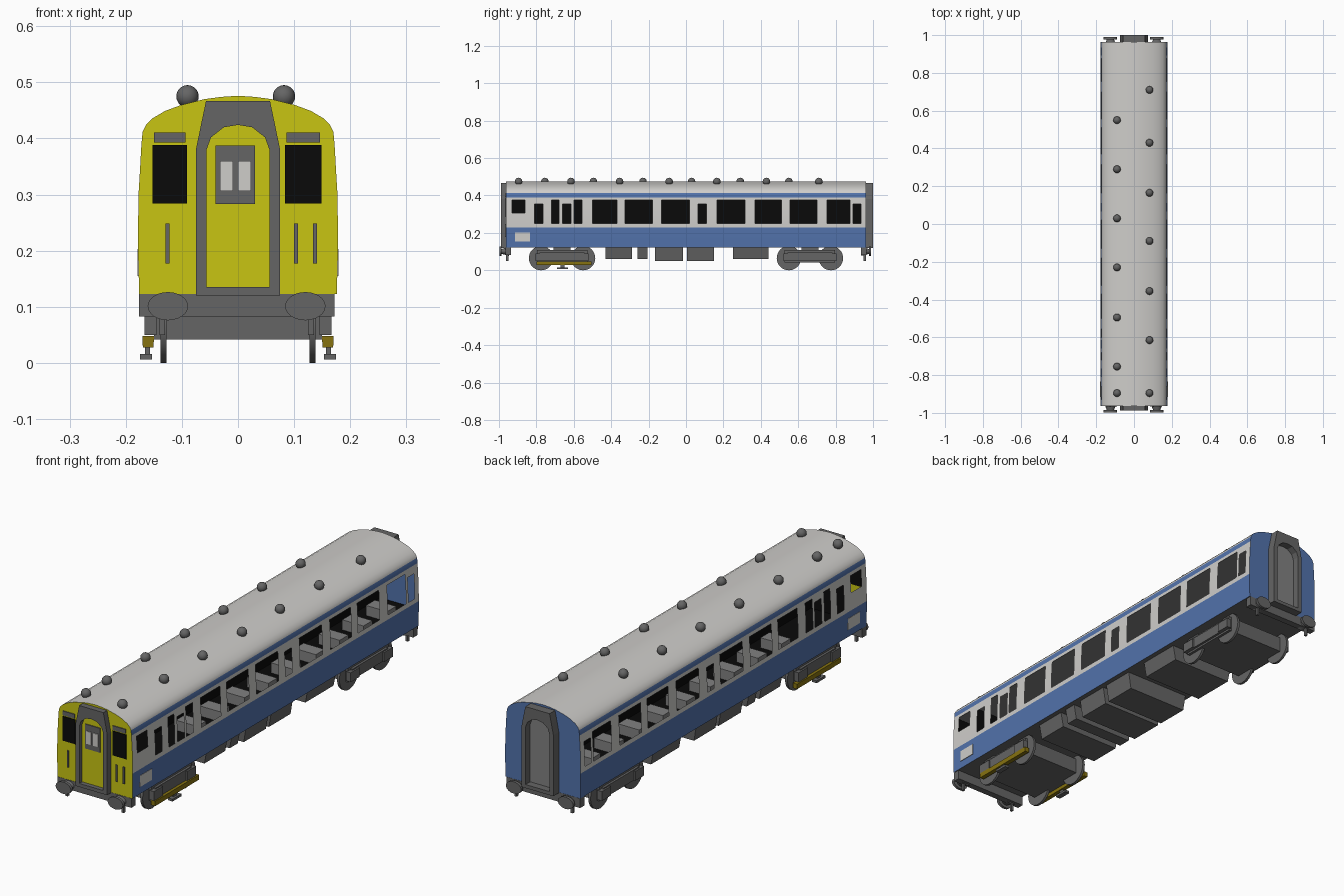
import bpy, bmesh, math
from mathutils import Matrix

if "Cube" in bpy.data.objects:
    bpy.data.objects.remove(bpy.data.objects["Cube"])


def material(name, rgb):
    m = bpy.data.materials.new(name)
    m.diffuse_color = (*rgb, 1)
    m.use_nodes = True
    m.node_tree.nodes["Principled BSDF"].inputs["Base Color"].default_value = m.diffuse_color
    return m


WHITE = material("pale_grey", (0.62, 0.61, 0.59))
BLUE = material("blue", (0.085, 0.17, 0.41))
YELLOW = material("yellow", (0.58, 0.56, 0.006))
GREY = material("dark_grey", (0.13, 0.13, 0.13))
MID = material("mid_grey", (0.22, 0.22, 0.22))
BLACK = material("black", (0.003, 0.003, 0.003))
GOLD = material("dark_gold", (0.24, 0.17, 0.005))


def finish(bm, name, mats, smooth=None, recalc=True):
    if recalc:
        bmesh.ops.recalc_face_normals(bm, faces=bm.faces[:])
    me = bpy.data.meshes.new(name)
    bm.to_mesh(me)
    bm.free()
    for m in mats:
        me.materials.append(m)
    ob = bpy.data.objects.new(name, me)
    bpy.context.collection.objects.link(ob)
    if smooth:
        me.shade_smooth()
        me.set_sharp_from_angle(angle=math.radians(smooth))
    return ob


def box(name, mat, x0, x1, y0, y1, z0, z1, taper=1.0):
    """Box from its bounds; taper narrows the bottom."""
    bm = bmesh.new()
    bmesh.ops.create_cube(bm, size=1)
    for v in bm.verts:
        k = taper if v.co.z < 0 else 1
        v.co = ((x0 + x1) / 2 + v.co.x * (x1 - x0) * k,
                (y0 + y1) / 2 + v.co.y * (y1 - y0),
                (z0 + z1) / 2 + v.co.z * (z1 - z0))
    return finish(bm, name, [mat])


def cone(name, mat, center, r1, r2, depth, axis, sides=24, squash=1.0):
    """Cylinder or cone along x or y, optionally squashed in height."""
    bm = bmesh.new()
    rot = Matrix.Rotation(math.pi / 2, 4, 'Y' if axis == 'x' else 'X')
    mat4 = Matrix.Translation(center) @ Matrix.Diagonal((1, 1, squash, 1)) @ rot
    bmesh.ops.create_cone(bm, cap_ends=True, segments=sides, radius1=r1,
                          radius2=r2, depth=depth, matrix=mat4)
    return finish(bm, name, [mat], 35)


# Side windows: y start, y end, bottom, top
LO, HI, MIDZ, CABZ = 0.25, 0.375, 0.355, 0.305
windows = [(-.93, -.86, CABZ, HI), (-.81, -.765, LO, MIDZ), (-.72, -.68, LO, HI),
           (-.66, -.615, LO, MIDZ), (-.60, -.555, LO, HI), (-.50, -.37, LO, HI),
           (-.325, -.18, LO, HI), (-.13, .02, LO, HI), (.065, .11, LO, MIDZ),
           (.165, .315, LO, HI), (.37, .51, LO, HI), (.555, .70, LO, HI),
           (.755, .877, LO, HI), (.893, .935, LO, MIDZ)]

# Body shell: cross-section swept along y, window cells left open
half = [(.176, .123), (.178, .19), (.178, .23), (.178, LO), (.177, CABZ),
        (.174, MIDZ), (.173, HI), (.172, .39), (.17, .412), (.164, .424),
        (.152, .436), (.13, .449), (.10, .460), (.06, .470), (.03, .474), (0, .476)]
section = half + [(-x, z) for x, z in half[-2::-1]]
END = 0.963
ys = sorted({-END, END, *[w[0] for w in windows], *[w[1] for w in windows]})
bm = bmesh.new()
rings = [[bm.verts.new((x, y, z)) for x, z in section] for y in ys]
for a, b in zip(rings, rings[1:]):
    yc = (a[0].co.y + b[0].co.y) / 2
    for i in range(len(section) - 1):
        zc = (section[i][1] + section[i + 1][1]) / 2
        if any(w[0] < yc < w[1] and w[2] < zc < w[3] for w in windows):
            continue
        f = bm.faces.new((a[i], a[i + 1], b[i + 1], b[i]))
        f.material_index = 1 if zc < .23 or .39 < zc < .412 else 0
    bm.faces.new((a[0], b[0], b[-1], a[-1])).material_index = 3
bm.faces.new(rings[0]).material_index = 2
bm.faces.new(rings[-1]).material_index = 1
finish(bm, "coach_body", [WHITE, BLUE, YELLOW, GREY], 25)

# Interior seen through the windows
box("ceiling", MID, -.165, .165, -.955, .955, .384, .388)
box("centre_partition", BLACK, -.002, .002, -.955, .955, .13, .384)
box("cabin_floor", BLACK, -.17, .17, -.955, .955, .195, .2)
box("cab_partition", BLACK, -.168, .168, -.842, -.838, .2, .384)
for s in (-1, 1):
    for i in range(9):
        y = -.46 + i * .16
        box("seat", MID, *sorted((s * .05, s * .15)), y - .03, y + .03, .2, .243)

# Gangway frames with arched doors
outer = [(.075, .12), (.075, .38), (.066, .424), (.057, .467), (0, .467)]
inner = [(.056, .135), (.056, .38), (.048, .402), (.025, .42), (0, .424)]


def loop(pts):
    return pts + [(-x, z) for x, z in pts[-2::-1]]


def gangway(name, y_wall, y_face, door_mat):
    bm = bmesh.new()
    rows = [[bm.verts.new((x, y, z)) for x, z in loop(p)]
            for p, y in ((outer, y_wall), (outer, y_face), (inner, y_face), (inner, y_wall))]
    n = len(rows[0])
    for a, b in zip(rows, rows[1:]):
        for i in range(n):
            bm.faces.new((a[i], a[(i + 1) % n], b[(i + 1) % n], b[i]))
    finish(bm, name + "_gangway_frame", [GREY])
    bm = bmesh.new()
    d = y_wall + math.copysign(.007, y_face)
    f = bm.faces.new([bm.verts.new((x, d, z)) for x, z in loop(inner)])
    f.normal_update()
    if f.normal.y * y_face < 0:
        f.normal_flip()
    finish(bm, name + "_gangway_door", [door_mat], recalc=False)


gangway("front", -.962, -.988, YELLOW)
gangway("rear", .962, 1.0, MID)

# Front end details: thin plates
box("door_window_surround", GREY, -.04, .03, -.973, -.968, .283, .387)
for x in (-.032, 0):
    box("door_window_pane", WHITE, x, x + .023, -.976, -.97, .306, .36)
for x0, x1 in ((-.152, -.091), (.084, .149)):
    box("cab_front_window", BLACK, x0, x1, -.966, -.96, .284, .388)
    box("cab_window_grille", GREY, x0 + .002, x1 - .003, -.967, -.96, .393, .411)
for x in (-.1255, .1035, .1375):
    box("front_handrail", GREY, x - .0035, x + .0035, -.968, -.96, .177, .248)

# Roof ventilators
for x, places in ((-.09, (.55, .29, .03, -.23, -.495, -.755, -.895)),
                  (.082, (.71, .43, .165, -.09, -.355, -.615, -.895))):
    for y in places:
        bm = bmesh.new()
        bmesh.ops.create_uvsphere(bm, u_segments=16, v_segments=10, radius=.02,
                                  matrix=Matrix.Translation((x, y, .475)))
        finish(bm, "roof_vent", [GREY], 60)

# Buffer beams, buffers and hoses at both ends
for e in (-1, 1):
    tip = .998 if e < 0 else .99
    box("buffer_beam", GREY, -.176, .172, *sorted((e * .935, e * .964)), .083, .123)
    for x in (-.125, .12):
        cone("buffer_head", GREY, (x, e * (tip - .006), .101), .036, .036, .012, 'y', squash=.7)
        r = (.018, .034) if e < 0 else (.034, .018)
        cone("buffer_shank", GREY, (x, e * (tip - .031), .101), r[1], r[0], .04, 'y', squash=.7)
    for x in (-.135, .13):
        box("brake_hose", GREY, x - .005, x + .005, *sorted((e * .95, e * .962)), .05, .083)

# Bogies with wheels, axle boxes and bolster
for c in (-.6625, .6625):
    box("bogie_frame", GREY, -.15, .15, c - .135, c + .135, .042, .108)
    box("bogie_bolster", GREY, -.12, .12, c - .045, c + .045, .108, .124)
    for s in (-1, 1):
        for dy in (-.1125, .1125):
            cone("wheel", GREY, (s * .133, c + dy, .065), .065, .065, .011, 'x', 32)
            box("axle_box", GREY, *sorted((s * .145, s * .167)), c + dy - .03, c + dy + .03, .05, .09)
        box("bogie_side_bar", GREY, *sorted((s * .148, s * .16)), c - .12, c + .12, .05, .095)

# Current collector beams and shoes on the front bogie, label plates
for s in (-1, 1):
    box("shoe_beam", GOLD, *sorted((s * .15, s * .17)), -.80, -.505, .027, .048, .97)
    box("shoe_stem", GREY, *sorted((s * .157, s * .166)), -.67, -.65, .012, .03)
    box("collector_shoe", GREY, *sorted((s * .153, s * .175)), -.69, -.63, .006, .016)
    box("side_label_plate", WHITE, *sorted((s * .174, s * .1795)), -.915, -.835, .155, .203)

# Underfloor equipment boxes
for y0, y1, z in ((-.43, -.29, .06), (-.26, -.205, .06), (-.165, -.015, .05),
                  (.005, .15, .05), (.25, .44, .06)):
    box("equipment_box", GREY, -.155, .155, y0, y1, z, .124, .92)
